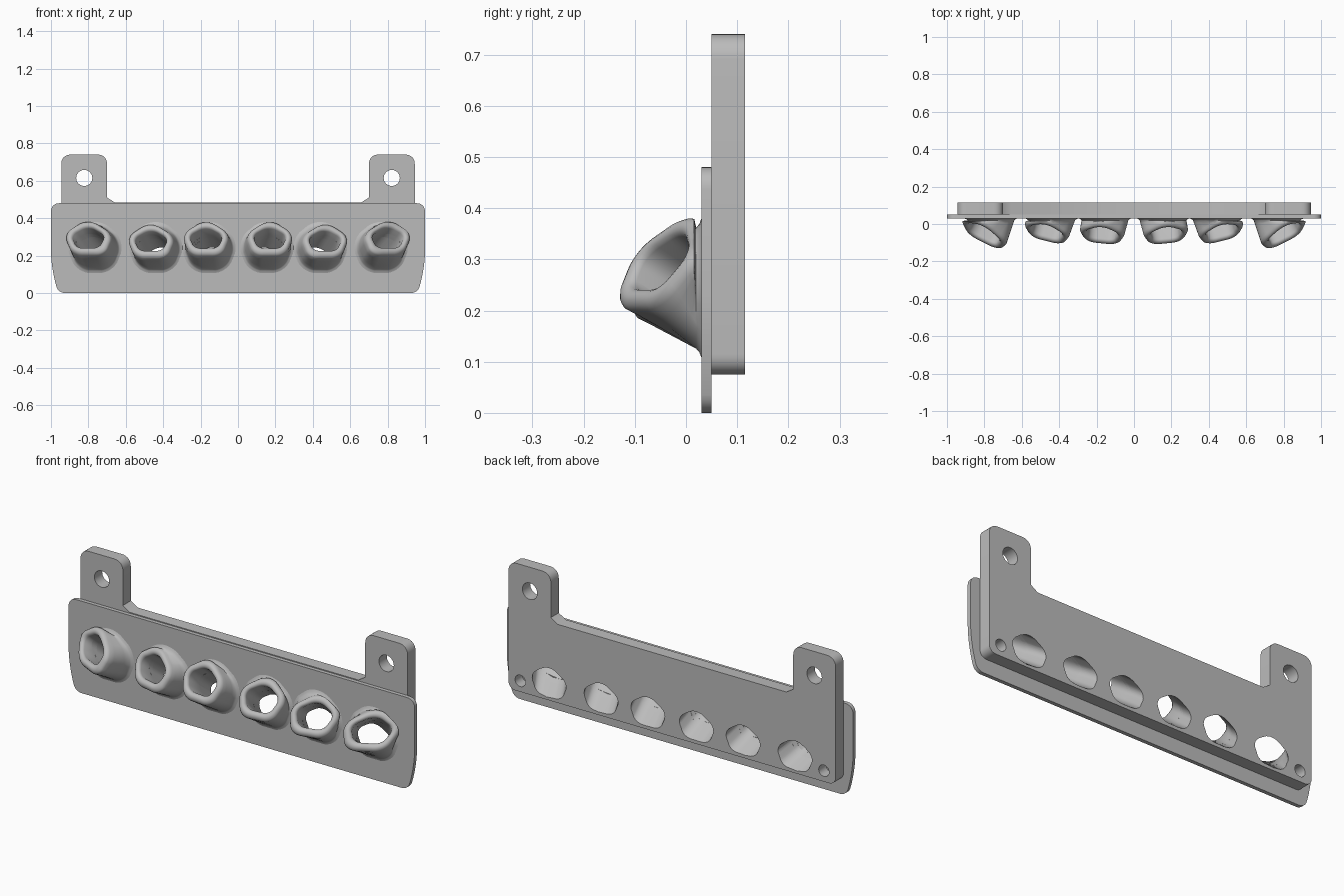
import bpy, bmesh, math
from mathutils import Vector

cube = bpy.data.objects.get("Cube")
if cube:
    bpy.data.objects.remove(cube)

grey = bpy.data.materials.new("plain_grey")
grey.use_nodes = True
grey.diffuse_color = (0.5, 0.5, 0.5, 1)
grey.node_tree.nodes["Principled BSDF"].inputs["Base Color"].default_value = (0.5, 0.5, 0.5, 1)

FRONT, SEAM, BACK = 0.03, 0.05, 0.115   # depths of the two stacked plates


def finish(bm, name):
    bmesh.ops.recalc_face_normals(bm, faces=bm.faces)
    mesh = bpy.data.meshes.new(name)
    bm.to_mesh(mesh)
    bm.free()
    mesh.materials.append(grey)
    obj = bpy.data.objects.new(name, mesh)
    bpy.context.collection.objects.link(obj)
    return obj


def smooth(obj, angle=35):
    bpy.ops.object.select_all(action="DESELECT")
    obj.select_set(True)
    bpy.context.view_layer.objects.active = obj
    bpy.ops.object.shade_smooth_by_angle(angle=math.radians(angle))


def rounded(points, steps=8):
    """Round every (x, z, radius) corner with a quadratic arc."""
    out = []
    for i, (x, z, r) in enumerate(points):
        p = Vector((x, z))
        if not r:
            out.append(p)
            continue
        a = Vector(points[i - 1][:2]) - p
        b = Vector(points[(i + 1) % len(points)][:2]) - p
        a, b = p + a.normalized() * r, p + b.normalized() * r
        for k in range(steps + 1):
            t = k / steps
            w = 0.83 * 2 * t * (1 - t)      # close to a circular arc
            d = (1 - t) ** 2 + w + t * t
            out.append((a * (1 - t) ** 2 + p * w + b * t * t) / d)
    return out


def loft(bm, rings, caps=False, loop=False):
    rows = [[bm.verts.new(p) for p in ring] for ring in rings]
    pairs = list(zip(rows, rows[1:])) + ([(rows[-1], rows[0])] if loop else [])
    for r0, r1 in pairs:
        for i in range(len(r0)):
            j = (i + 1) % len(r0)
            bm.faces.new((r0[i], r0[j], r1[j], r1[i]))
    if caps:
        bm.faces.new(rows[0])
        bm.faces.new(rows[-1])


def plate(name, half, y0, y1):
    """Mirror a half outline and extrude it through the depth."""
    outline = rounded(half + [(-x, z, r) for x, z, r in reversed(half)])
    bm = bmesh.new()
    loft(bm, [[(p.x, y, p.y) for p in outline] for y in (y0, y1)], caps=True)
    return finish(bm, name)


def rod(bm, x, z, radius, y0, y1, n=32):
    ring = [(x + radius * math.cos(math.tau * i / n), z + radius * math.sin(math.tau * i / n))
            for i in range(n)]
    loft(bm, [[(u, y, v) for u, v in ring] for y in (y0, y1)], caps=True)


# Plates
front_plate = plate("front_plate", [
    (1.0, 0.48, 0.045), (1.0, 0.13, 0.1), (0.96, 0.0, 0.035)], FRONT, SEAM)
back_plate = plate("back_plate", [
    (0.66, 0.485, 0), (0.7, 0.51, 0), (0.7, 0.74, 0.05),
    (0.945, 0.74, 0.05), (0.945, 0.075, 0.04)], SEAM, BACK)

# Rounded five-sided section shared by all the nozzles, fitted to unit half-size
section = rounded([(-0.75, -1, 0.45), (0.75, -1, 0.45), (1.15, 0.25, 0.5),
                   (0, 1.2, 0.6), (-1.15, 0.25, 0.5)])
wide = max(p.x for p in section)
low, high = min(p.y for p in section), max(p.y for p in section)
section = [Vector((p.x / wide, (p.y - low) / (high - low) * 2 - 1)) for p in section]
# Rounder section for the foot of each nozzle
foot = [(p.normalized() * 0.7 + p * 0.3) for p in section]

RIM = [(0, 0), (0.003, 0.009), (0.009, 0.014), (0.017, 0.016),
       (0.025, 0.013), (0.032, 0.006), (0.036, -0.004)]


def nozzle(bm, cutter, side, mouth_x, mouth_y, mouth_z, lean, foot_x, bore_x):
    tilt = 0.62
    normal = Vector((lean, -1, tilt)).normalized()

    def mouth(grow, lift):
        ring = []
        for p in section:
            dx, dz = p.x * (0.083 + grow), p.y * (0.053 + grow)
            v = Vector((mouth_x + dx, mouth_y + lean * dx + tilt * dz, mouth_z + dz))
            v += normal * lift
            v.y = min(v.y, 0.016)
            ring.append(v)
        return ring

    def base(grow, y):
        return [Vector((foot_x + p.x * (0.125 + grow), y, 0.242 + p.y * (0.12 + grow)))
                for p in foot]

    opening = mouth(0, 0)
    bore = [Vector((bore_x + p.x * 0.098, BACK, 0.168 + p.y * 0.075)) for p in section]
    inner = [b.lerp(o, (BACK - FRONT) / (BACK - o.y)) for b, o in zip(bore, opening)]
    rim = [mouth(g, h) for g, h in RIM]
    root = base(0, 0.02)
    body = [[a.lerp(b, t) for a, b in zip(rim[-1], root)] for t in (0.25, 0.5, 0.75)]
    flare = [base(0.007, 0.026), base(0.019, 0.0305)]

    def place(rings):
        return [[(side * v.x, v.y, v.z) for v in ring] for ring in rings]

    loft(bm, place([inner] + rim + body + [root] + flare), loop=True)
    behind = [b.lerp(o, -0.3) for b, o in zip(bore, opening)]
    loft(cutter, place([behind, opening]), caps=True)


# Six nozzles as three mirrored pairs, with their bores collected as one cutter
cutter = bmesh.new()
pairs = {
    "outer": (-0.80, -0.04, 0.292, -0.5, -0.765, -0.71),
    "middle": (-0.465, -0.032, 0.276, -0.25, -0.44, -0.41),
    "inner": (-0.17, -0.044, 0.29, -0.1, -0.155, -0.14),
}
for label, spec in pairs.items():
    for side, word in ((1, "right"), (-1, "left")):
        bm = bmesh.new()
        nozzle(bm, cutter, side, *spec)
        smooth(finish(bm, f"{label}_nozzle_{word}"), 50)

# Mounting holes in the ears and blind holes in the lower back corners
for side in (1, -1):
    rod(cutter, side * 0.822, 0.615, 0.043, 0, 0.2)
    rod(cutter, side * 0.877, 0.132, 0.03, SEAM + 0.005, 0.2)
holes = finish(cutter, "hole_cutter")
holes.hide_render = True

for obj in (front_plate, back_plate):
    mod = obj.modifiers.new("holes", "BOOLEAN")
    mod.operation = "DIFFERENCE"
    mod.solver = "EXACT"
    mod.object = holes
    bpy.ops.object.select_all(action="DESELECT")
    obj.select_set(True)
    bpy.context.view_layer.objects.active = obj
    bpy.ops.object.modifier_apply(modifier=mod.name)
    smooth(obj)
bpy.data.objects.remove(holes)
